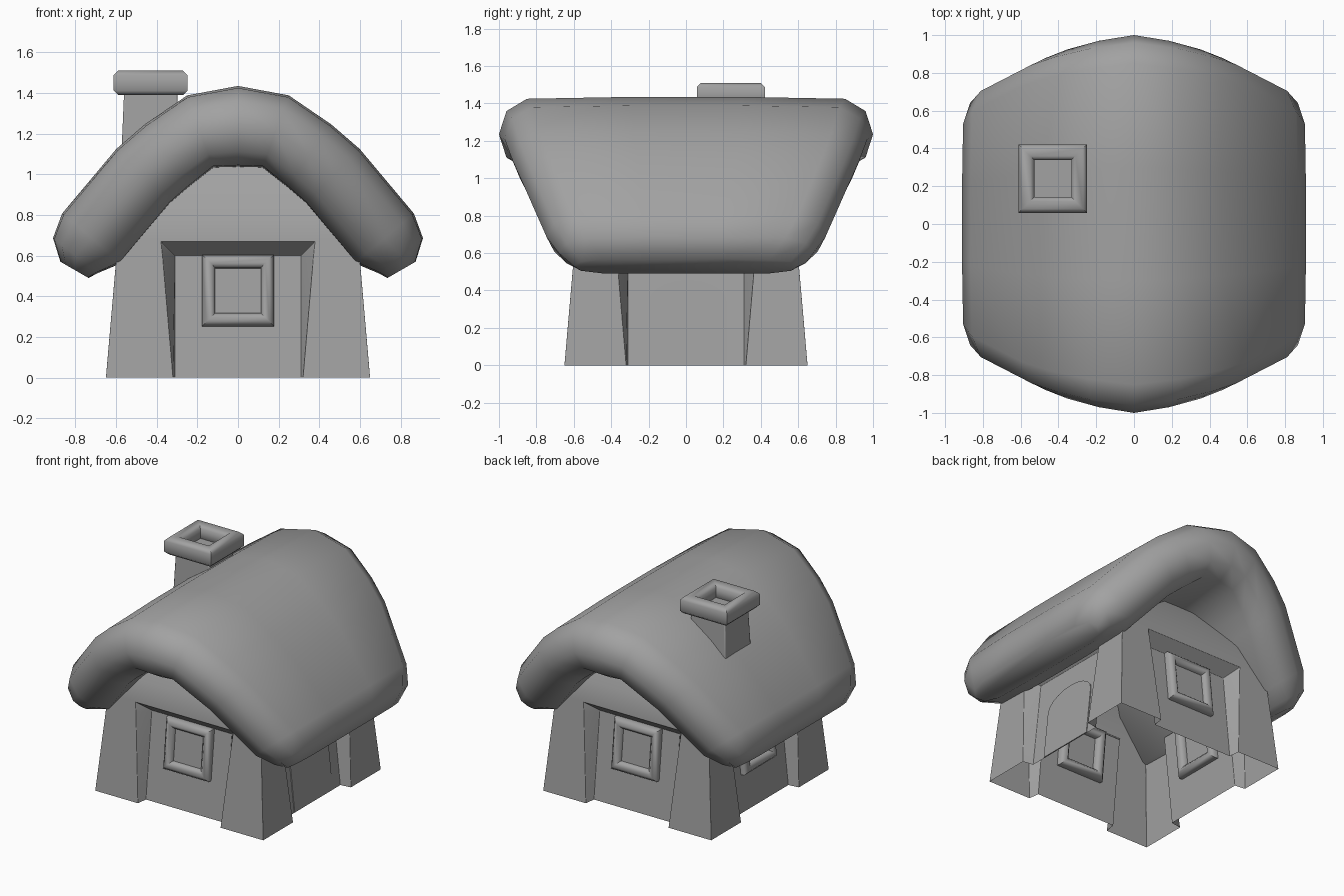
import bpy, bmesh, math
from mathutils import Matrix, Vector

cube = bpy.data.objects.get("Cube")
if cube:
    bpy.data.objects.remove(cube, do_unlink=True)

GREY = (0.36, 0.36, 0.36, 1)
clay = bpy.data.materials.new("plain_grey")
clay.diffuse_color = GREY
clay.use_nodes = True
clay.node_tree.nodes["Principled BSDF"].inputs["Base Color"].default_value = GREY


def finish(name, bm, angle=40, bevel=0, matrix=Matrix()):
    """Turn a bmesh into a shaded object."""
    bmesh.ops.recalc_face_normals(bm, faces=bm.faces)
    mesh = bpy.data.meshes.new(name)
    bm.to_mesh(mesh)
    bm.free()
    mesh.materials.append(clay)
    obj = bpy.data.objects.new(name, mesh)
    bpy.context.collection.objects.link(obj)
    obj.matrix_world = matrix
    if bevel:
        mod = obj.modifiers.new("soft_edges", "BEVEL")
        mod.width, mod.segments, mod.limit_method = bevel, 2, "ANGLE"
    bpy.ops.object.select_all(action="DESELECT")
    obj.select_set(True)
    bpy.context.view_layer.objects.active = obj
    bpy.ops.object.shade_smooth_by_angle(angle=math.radians(angle))
    return obj


def loft(rings, cap_start=False, cap_end=False, loop=False):
    """Skin a row of closed rings that share one point count."""
    bm = bmesh.new()
    rows = [[bm.verts.new(p) for p in ring] for ring in rings]
    pairs = list(zip(rows, rows[1:])) + ([(rows[-1], rows[0])] if loop else [])
    for a, b in pairs:
        for i in range(len(a)):
            j = (i + 1) % len(a)
            bm.faces.new((a[i], a[j], b[j], b[i]))
    if cap_start:
        bm.faces.new(rows[0])
    if cap_end:
        bm.faces.new(rows[-1])
    return bm


def square(half, z):
    return [(-half, -half, z), (half, -half, z), (half, half, z), (-half, half, z)]


def square_frame(outer, inner, depth, soft):
    """Rounded square ring lying flat, centred on its own origin."""
    d, s = depth / 2, soft
    profile = [(outer - s, -d), (outer, -d + s), (outer, d - s), (outer - s, d),
               (inner + s, d), (inner, d - s), (inner, -d + s), (inner + s, -d)]
    return loft([square(r, z) for r, z in profile], loop=True)


def on_wall(turn, dist, z):
    """Place flat parts on the leaning wall that faces the given turn."""
    return (Matrix.Rotation(math.radians(turn), 4, "Z")
            @ Matrix.Translation((0, -dist, z))
            @ Matrix.Rotation(math.radians(84), 4, "X"))


# Walls: leaning corner piers with a recessed panel on each side
def plan(z, outer, edge, wall, wall_edge):
    side = [(-outer, -outer), (-edge, -outer), (-wall_edge, -wall),
            (wall_edge, -wall), (edge, -outer)]
    ring = []
    for k in range(4):
        turn = Matrix.Rotation(k * math.pi / 2, 4, "Z")
        ring += [turn @ Vector((x, y, z)) for x, y in side]
    return ring


levels = [(0, .65, .32, .575, .31), (.6, .598, .372, .51, .31),
          (.67, .592, .38, .592, .379), (.82, .58, .38, .58, .379),
          (1.1, .4, .3, .4, .299)]
finish("walls", loft([plan(*lv) for lv in levels], cap_end=True), 35, .008)

# Roof: thick padded slab bent over the house
# (x, z, normal angle from up, half thickness, half length)
half_arch = [(0, 1.235, 0, .2, 1.0), (.185, 1.21, 20, .19, .97),
             (.35, 1.09, 35, .19, .925), (.465, .99, 45, .19, .88),
             (.72, .685, 50, .19, .745), (.80, .60, 52, .14, .68),
             (.805, .53, 60, .08, .6)]
left_arch = [(-x, z, -a, h, y) for x, z, a, h, y in half_arch[:0:-1]]


def roof_ring(x, z, angle, h, length):
    a = math.radians(angle)
    half = [(length, 0), (length - .04, .62 * h), (length - .15, .95 * h)]
    upper = half + [(length * .3, h), (-length * .3, h)]
    upper += [(-y, t) for y, t in half[:0:-1]]
    outline = upper + [(-y, -t) for y, t in upper]
    return [(x + math.sin(a) * t, y, z + math.cos(a) * t) for y, t in outline]


finish("roof", loft([roof_ring(*s) for s in left_arch + half_arch], True, True), 60)

# Chimney
spot = Matrix.Translation((-.43, .24, 0))
finish("chimney_shaft", loft([square(.15, .95), square(.13, 1.42)], True, True),
       30, .008, spot)
finish("chimney_cap", square_frame(.182, .098, .12, .022), 50, 0,
       spot @ Matrix.Translation((0, 0, 1.45)))

# Windows on the front, back and right walls
for name, turn in (("front", 0), ("back", 180), ("right", -90)):
    place = on_wall(turn, .529, .425)
    finish(name + "_window_frame", square_frame(.176, .112, .1, .022), 50, 0, place)
    finish(name + "_window_pane", loft([square(.13, .004), square(.13, .012)], True, True),
           30, 0, place)

# Arched door on the left wall
arch = [(.21 * math.cos(t * math.pi / 10), .34 + .12 * math.sin(t * math.pi / 10))
        for t in range(11)]
outline = [(-.21, .003), (.21, .003)] + arch
door = loft([[(x + .01, y, z) for x, y in outline] for z in (-.003, .005)], True, True)
finish("door", door, 30, 0, on_wall(90, .575, 0))
